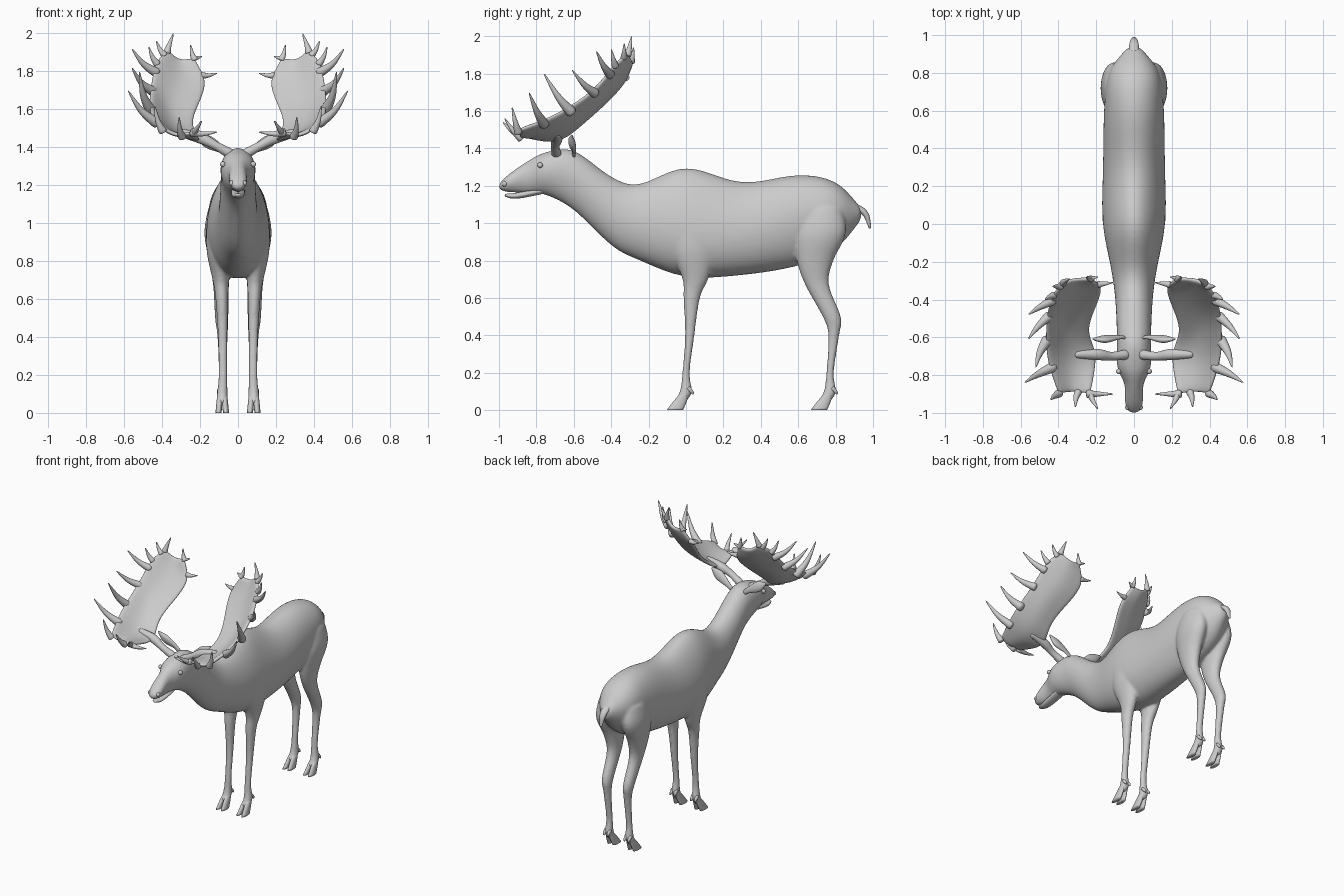
import bpy, bmesh
from math import cos, sin, pi
from mathutils import Vector

if "Cube" in bpy.data.objects:
    bpy.data.objects.remove(bpy.data.objects["Cube"])

GREY = (0.6, 0.6, 0.6, 1)
grey = bpy.data.materials.new("plain grey")
grey.use_nodes = True
grey.diffuse_color = GREY
grey.node_tree.nodes["Principled BSDF"].inputs["Base Color"].default_value = GREY


def finish(name, bm, subdivisions=0, thickness=0, voxel=0):
    """Turn a bmesh into a smooth object with optional modifiers."""
    bmesh.ops.recalc_face_normals(bm, faces=bm.faces)
    for face in bm.faces:
        face.smooth = True
    mesh = bpy.data.meshes.new(name)
    bm.to_mesh(mesh)
    bm.free()
    mesh.materials.append(grey)
    ob = bpy.data.objects.new(name, mesh)
    bpy.context.collection.objects.link(ob)
    if thickness:
        solid = ob.modifiers.new("Thickness", 'SOLIDIFY')
        solid.thickness, solid.offset = thickness, 0
    if subdivisions:
        round_off = ob.modifiers.new("Round", 'SUBSURF')
        round_off.levels = round_off.render_levels = subdivisions
    if voxel:
        blend = ob.modifiers.new("Blend", 'REMESH')
        blend.mode, blend.voxel_size, blend.use_smooth_shade = 'VOXEL', voxel, True
        relax = ob.modifiers.new("Relax", 'SMOOTH')
        relax.factor, relax.iterations = 0.5, 6


def spline(rows, steps=4):
    """Smooth curve through rows of values of any length."""
    rows = [Vector(row) for row in rows]
    result = []
    for i in range(len(rows) - 1):
        a, b = rows[i], rows[i + 1]
        before = (b - rows[i - 1]) / 2 if i else b - a
        after = (rows[i + 2] - a) / 2 if i + 2 < len(rows) else b - a
        for k in range(steps):
            t = k / steps
            ease = t * t * (3 - 2 * t)
            result.append(a.lerp(b, ease) + before * t * (1 - t) ** 2 - after * t * t * (1 - t))
    return result + [rows[-1]]


def ellipse(centre, u, v, egg=0, count=16):
    centre, u, v = Vector(centre), Vector(u), Vector(v)
    angles = [2 * pi * i / count for i in range(count)]
    return [centre + u * cos(a) * (1 - egg * sin(a)) + v * sin(a) for a in angles]


def loft(bm, rings):
    """Skin closed rings and cap both ends."""
    rows = [[bm.verts.new(p) for p in ring] for ring in rings]
    for a, b in zip(rows, rows[1:]):
        for i in range(len(a)):
            bm.faces.new((a[i - 1], a[i], b[i], b[i - 1]))
    bm.faces.new(rows[0])
    bm.faces.new(rows[-1])


def tube(bm, rows, side=(0, 0, 1), flat=1):
    """Tube through rows of x, y, z, radius; flat squashes it."""
    rows = spline(rows)
    points = [row.to_3d() for row in rows]
    rings = []
    for i, p in enumerate(points):
        along = points[min(i + 1, len(points) - 1)] - points[max(i - 1, 0)]
        u = along.cross(Vector(side)).normalized()
        v = u.cross(along).normalized()
        rings.append(ellipse(p, u * rows[i][3], v * rows[i][3] * flat, count=10))
    loft(bm, rings)


def flip(s, point):
    return (s * point[0], *point[1:])


def levels(bm, s, rows):
    """Limb from rows of z, centre y, half depth; width follows depth."""
    loft(bm, [ellipse((s * (.075 + .22 * d), y, z), (.015 + .42 * d, 0, 0), (0, d, 0))
              for z, y, d in spline(rows)])


# Head, neck and trunk: y, top, bottom, half width
TRUNK = [
    (-1, 1.21, 1.18, .025), (-.95, 1.26, 1.165, .047), (-.85, 1.33, 1.16, .05),
    (-.75, 1.38, 1.15, .09), (-.6, 1.39, 1.07, .09), (-.4, 1.25, .88, .1),
    (-.25, 1.21, .8, .12), (0, 1.3, .71, .165), (.3, 1.22, .72, .165),
    (.6, 1.26, .77, .16), (.8, 1.22, .86, .135), (.94, 1.08, 1.02, .03)]

# Legs: z, centre y, half depth
FRONT_LEG = [(1, .03, .12), (.85, .04, .12), (.7, .05, .07), (.6, .03, .045), (.4, .02, .026),
             (.2, 0, .02), (.1, 0, .034), (.05, -.03, .035)]
HIND_LEG = [(1.1, .73, .1), (.95, .72, .14), (.8, .69, .1), (.67, .7, .065), (.5, .78, .05),
            (.4, .79, .03), (.2, .77, .02), (.1, .77, .034), (.05, .74, .035)]

bm = bmesh.new()
loft(bm, [ellipse((0, y, (top + low) / 2), (w, 0, 0), (0, 0, (top - low) / 2),
                  max(-.15, .2 - abs(y - .1) / 2), 24)
          for y, top, low, w in spline(TRUNK)])
for s in (1, -1):
    levels(bm, s, FRONT_LEG)
    levels(bm, s, HIND_LEG)
finish("body_and_legs", bm, 1, voxel=.009)

# Lower jaw
bm = bmesh.new()
tube(bm, [(0, -.7, 1.19, .04), (0, -.9, 1.147, .035), (0, -.97, 1.15, .015)], flat=.5)
finish("lower_jaw", bm, 1)

# Tail
bm = bmesh.new()
tube(bm, [(0, .9, 1.09, .03), (0, .96, 1.05, .025), (0, .985, .97, .01)], flat=.7)
finish("tail", bm, 1)

# Antler palm: inner and outer edges from front to rear
INNER = [(.23, -.9, 1.48), (.2, -.7, 1.44), (.24, -.55, 1.54), (.17, -.35, 1.73), (.23, -.29, 1.87)]
OUTER = [(.4, -.9, 1.5), (.46, -.7, 1.58), (.46, -.5, 1.71), (.43, -.38, 1.85), (.37, -.31, 1.91)]
SAG = Vector((.01, .01, -.025))
TINE_TIPS = [
    (.11, -.9, 1.48), (.19, -.98, 1.54), (.31, -.97, 1.56), (.44, -.93, 1.62), (.58, -.84, 1.7),
    (.52, -.76, 1.8), (.56, -.61, 1.82), (.56, -.48, 1.92), (.47, -.4, 1.93), (.43, -.33, 1.96),
    (.34, -.29, 2), (.25, -.28, 1.94), (.19, -.28, 1.88), (.11, -.31, 1.79)]
palm = []
for a, b in zip(spline(INNER, 3), spline(OUTER, 3)):
    palm.append(spline([a, (a + b) / 2 + SAG, b], 3))
palm_points = [p for row in palm for p in row]

for s, side in ((1, "left"), (-1, "right")):
    bm = bmesh.new()
    rows = [[bm.verts.new(flip(s, p)) for p in row] for row in palm]
    for a, b in zip(rows, rows[1:]):
        for i in range(1, len(a)):
            bm.faces.new((a[i - 1], a[i], b[i], b[i - 1]))
    finish(side + "_antler_palm", bm, 2, thickness=.024)

    # Each tine grows from the nearest point of the palm and bows downward
    bm = bmesh.new()
    for tip in map(Vector, TINE_TIPS):
        edge = min(palm_points, key=lambda p: (p - tip).length)
        base = edge.lerp(tip, -.2)
        size = (tip - edge).length
        radius = .012 + .06 * size
        middle = base.lerp(tip, .5) + Vector((.05, 0, -.08)) * size
        tube(bm, [flip(s, (*base, radius * 1.3)), flip(s, (*middle, radius * .75)),
                  flip(s, (*tip, .003))], (.3, 1, .2))
    # Beam joining the palm to the skull
    tube(bm, [flip(s, p) for p in ((.03, -.69, 1.36, .03), (.12, -.7, 1.41, .024),
                                   (.2, -.69, 1.45, .032), (.32, -.69, 1.48, .02))])
    finish(side + "_antler_tines", bm, 1)

    # Ear: a flattened leaf
    bm = bmesh.new()
    tube(bm, [flip(s, p) for p in ((.05, -.6, 1.36, .016), (.09, -.6, 1.39, .022),
                                   (.16, -.61, 1.43, .037), (.22, -.61, 1.47, .006))],
         (0, 1, .3), .55)
    finish(side + "_ear", bm, 1)

    # Eye and nostril
    for name, spot in (("eye", (.08, -.78, 1.31)), ("nostril", (.032, -.97, 1.21))):
        bm = bmesh.new()
        bmesh.ops.create_uvsphere(bm, u_segments=16, v_segments=10, radius=.015)
        bmesh.ops.translate(bm, verts=bm.verts, vec=flip(s, spot))
        finish(side + "_" + name, bm)

    # Cloven hooves with dewclaws
    for name, shift in (("front", 0), ("hind", .77)):
        bm = bmesh.new()
        for toe in (-1, 1):
            rings = []
            for z, y, depth in spline([(.1, 0, .02), (.05, -.03, .035), (0, -.06, .044)]):
                x = s * .083 + toe * (.02 - z / 10)
                rings.append(ellipse((x, y + shift, z), (.016, 0, 0), (0, depth, 0)))
            loft(bm, rings)
            x = s * .083 + toe * .016
            tube(bm, [(x, shift + .01, .12, .012), (x, shift + .03, .1, .01), (x, shift + .04, .085, .004)])
        finish(side + "_" + name + "_hoof", bm)
